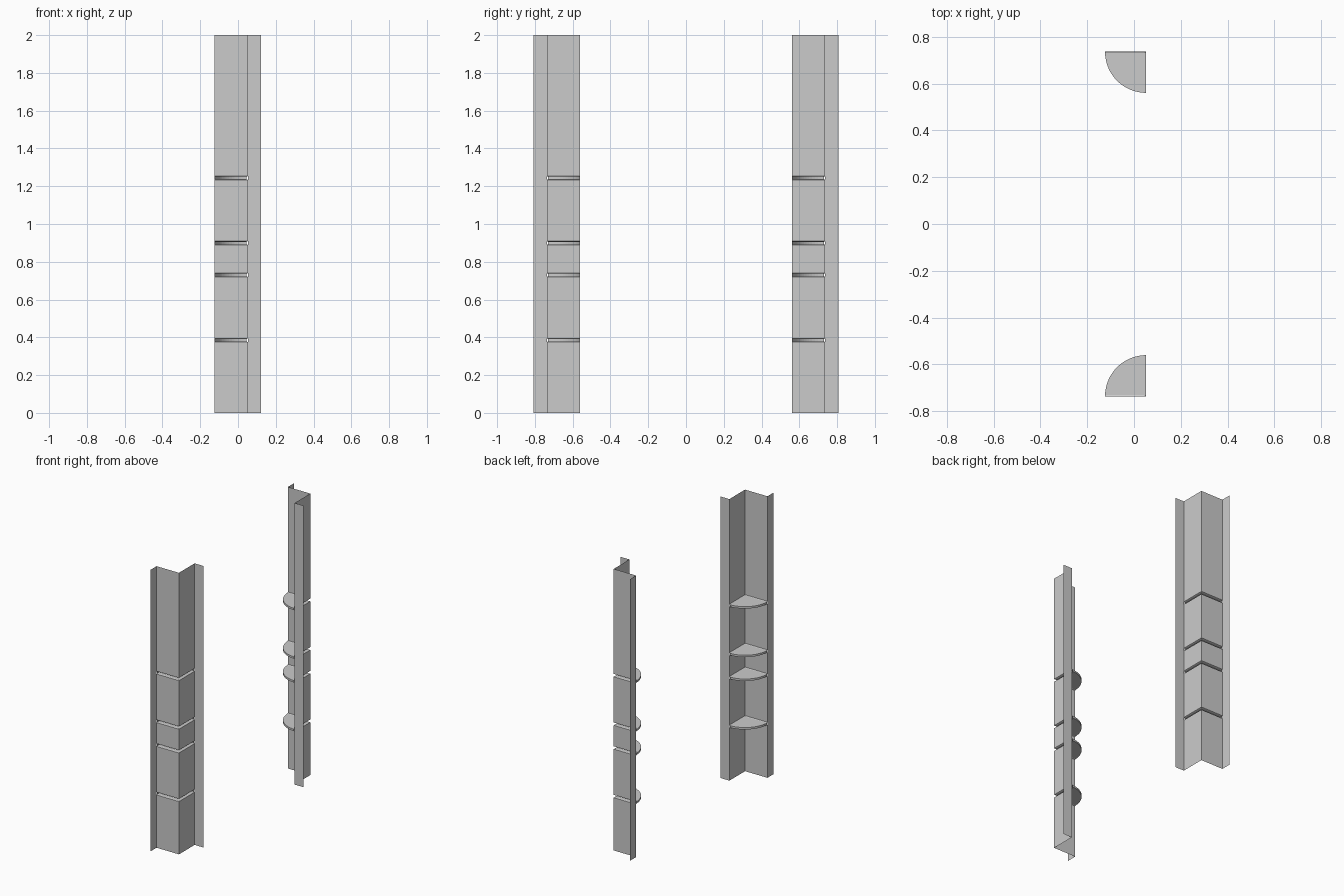
import bpy, bmesh, math

if "Cube" in bpy.data.objects:
    bpy.data.objects.remove(bpy.data.objects["Cube"])

CX, CY, R = 0.052, 0.737, 0.176      # outer corner of the angle and leg length
FLANGE, H = 0.07, 2.0
SLOTS = [0.385, 0.73, 0.899, 1.244]  # centre heights of the pressed ribs
LIP, GAP, INSET = 0.010, 0.007, 0.006


def finish(name, bm):
    bmesh.ops.remove_doubles(bm, verts=bm.verts, dist=1e-5)
    me = bpy.data.meshes.new(name)
    bm.to_mesh(me)
    bm.free()
    ob = bpy.data.objects.new(name, me)
    bpy.context.collection.objects.link(ob)
    # the second post mirrors the first across y = 0
    m = ob.modifiers.new("Mirror", 'MIRROR')
    m.use_axis = (False, True, False)
    m.use_mirror_merge = False
    return ob


def face(bm, pts):
    bm.faces.new([bm.verts.new((CX + x, CY + y, z)) for x, y, z in pts])


def strip(bm, path, z0, z1):
    for (ax, ay), (bx, by) in zip(path, path[1:]):
        face(bm, [(ax, ay, z0), (bx, by, z0), (bx, by, z1), (ax, ay, z1)])


A, C, B = (-R, 0), (0, 0), (0, -R)

# side flanges, full height thin sheet
bm = bmesh.new()
strip(bm, [(-R, FLANGE), A], 0, H)
strip(bm, [B, (FLANGE, -R)], 0, H)
finish("post_flanges", bm)

# angle walls, split into panels by the slots
bm = bmesh.new()
z = 0
for s in SLOTS:
    strip(bm, [A, C, B], z, s - LIP)
    z = s + LIP
strip(bm, [A, C, B], z, H)
finish("post_walls", bm)

# hollow quarter-round ribs with a sloped lip at the slot
bm = bmesh.new()
inner = [(-R, -INSET), (-INSET, -INSET), (-INSET, -R)]
N = 16
a0 = math.asin(INSET / R)
arc = []
for i in range(N + 1):
    a = a0 + (math.pi / 2 - 2 * a0) * i / N
    arc.append((-R * math.cos(a), -R * math.sin(a)))
arc[0], arc[-1] = inner[0], inner[2]
for s in SLOTS:
    for d in (-1, 1):
        zi, zo = s + d * GAP, s + d * LIP
        for p, q, u, v in ((A, C, inner[1], inner[0]), (C, B, inner[2], inner[1])):
            face(bm, [(*p, zo), (*q, zo), (*u, zi), (*v, zi)])
        face(bm, [(*p, zi) for p in [inner[1]] + arc])
    strip(bm, arc, s - GAP, s + GAP)
finish("post_ribs", bm)
